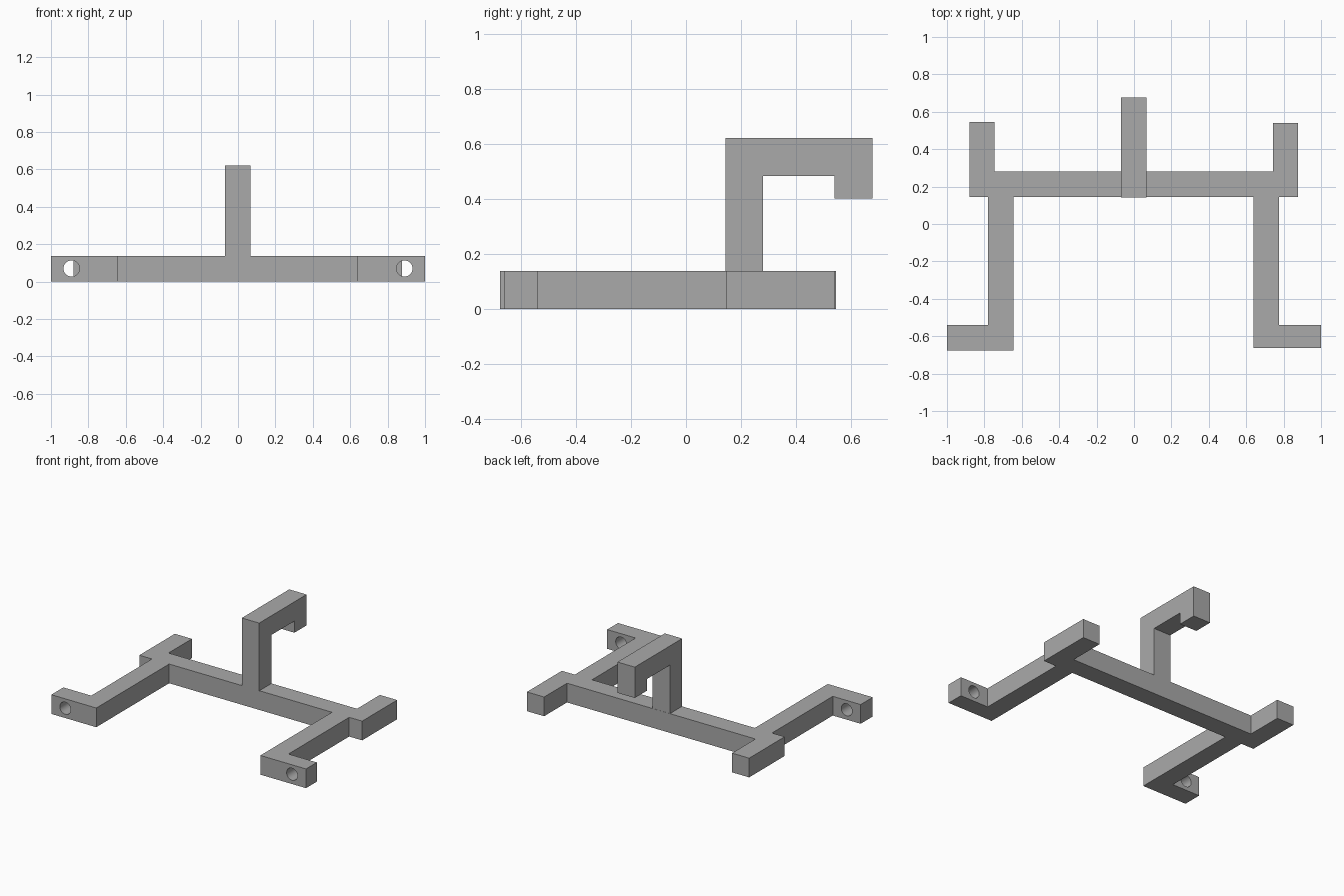
import bpy, bmesh, math
from mathutils import Vector

cube = bpy.data.objects.get("Cube")
if cube:
    bpy.data.objects.remove(cube, do_unlink=True)

grey = bpy.data.materials.new("plain_grey")
grey.use_nodes = True
grey.diffuse_color = (0.4, 0.4, 0.4, 1)
grey.node_tree.nodes["Principled BSDF"].inputs["Base Color"].default_value = grey.diffuse_color

BAR = 0.137  # thickness of every bar


def extrude_outline(name, points, direction):
    """Solid made by sweeping a closed outline along a straight direction."""
    bm = bmesh.new()
    face = bm.faces.new([bm.verts.new(p) for p in points])
    swept = bmesh.ops.extrude_face_region(bm, geom=[face])["geom"]
    moved = [v for v in swept if isinstance(v, bmesh.types.BMVert)]
    bmesh.ops.translate(bm, verts=moved, vec=Vector(direction))
    bmesh.ops.recalc_face_normals(bm, faces=bm.faces)
    mesh = bpy.data.meshes.new(name)
    bm.to_mesh(mesh)
    bm.free()
    obj = bpy.data.objects.new(name, mesh)
    bpy.context.collection.objects.link(obj)
    mesh.materials.append(grey)
    return obj


def half_outline(arm_in, arm_out, prong_in, prong_out, prong_end, foot_front):
    """One side of the frame, from the beam's front edge round to its back."""
    beam_front, beam_back, foot_back = 0.145, 0.281, -0.54
    return [(arm_in, beam_front), (arm_in, foot_front), (1, foot_front),
            (1, foot_back), (arm_out, foot_back), (arm_out, beam_front),
            (prong_out, beam_front), (prong_out, prong_end),
            (prong_in, prong_end), (prong_in, beam_back)]


# Frame: cross beam, two arms with outward feet, two rear prongs
left = half_outline(0.64, 0.776, 0.742, 0.878, 0.539, -0.662)
right = half_outline(0.645, 0.78, 0.745, 0.88, 0.545, -0.676)
outline = left + [(-x, y) for x, y in reversed(right)]
frame = extrude_outline("frame", [(x, y, 0) for x, y in outline], (0, 0, BAR))

# Round screw holes through the feet
for side in (-1, 1):
    bpy.ops.mesh.primitive_cylinder_add(
        vertices=48, radius=0.043, depth=0.4,
        location=(side * 0.89, -0.6, 0.07), rotation=(math.pi / 2, 0, 0))
    cutter = bpy.context.object
    cutter.name = "hole_cutter"
    cutter.hide_render = True
    cutter.data.materials.append(grey)
    cut = frame.modifiers.new("foot_hole", "BOOLEAN")
    cut.operation = "DIFFERENCE"
    cut.solver = "EXACT"
    cut.object = cutter
    bpy.context.view_layer.objects.active = frame
    bpy.ops.object.modifier_apply(modifier=cut.name)
    bpy.data.objects.remove(cutter, do_unlink=True)

# Hook: post on the beam, reaching back and turning down at the tip
front, back, top, tip = 0.143, 0.677, 0.62, 0.40
profile = [(front, BAR), (front, top), (back, top), (back, tip),
           (back - BAR, tip), (back - BAR, top - BAR),
           (front + BAR, top - BAR), (front + BAR, BAR)]
extrude_outline("hook", [(-0.07, y, z) for y, z in profile], (BAR, 0, 0))

# Smooth hole walls, crisp edges elsewhere
bpy.ops.object.select_all(action="DESELECT")
frame.select_set(True)
bpy.context.view_layer.objects.active = frame
bpy.ops.object.shade_smooth_by_angle(angle=math.radians(30))
